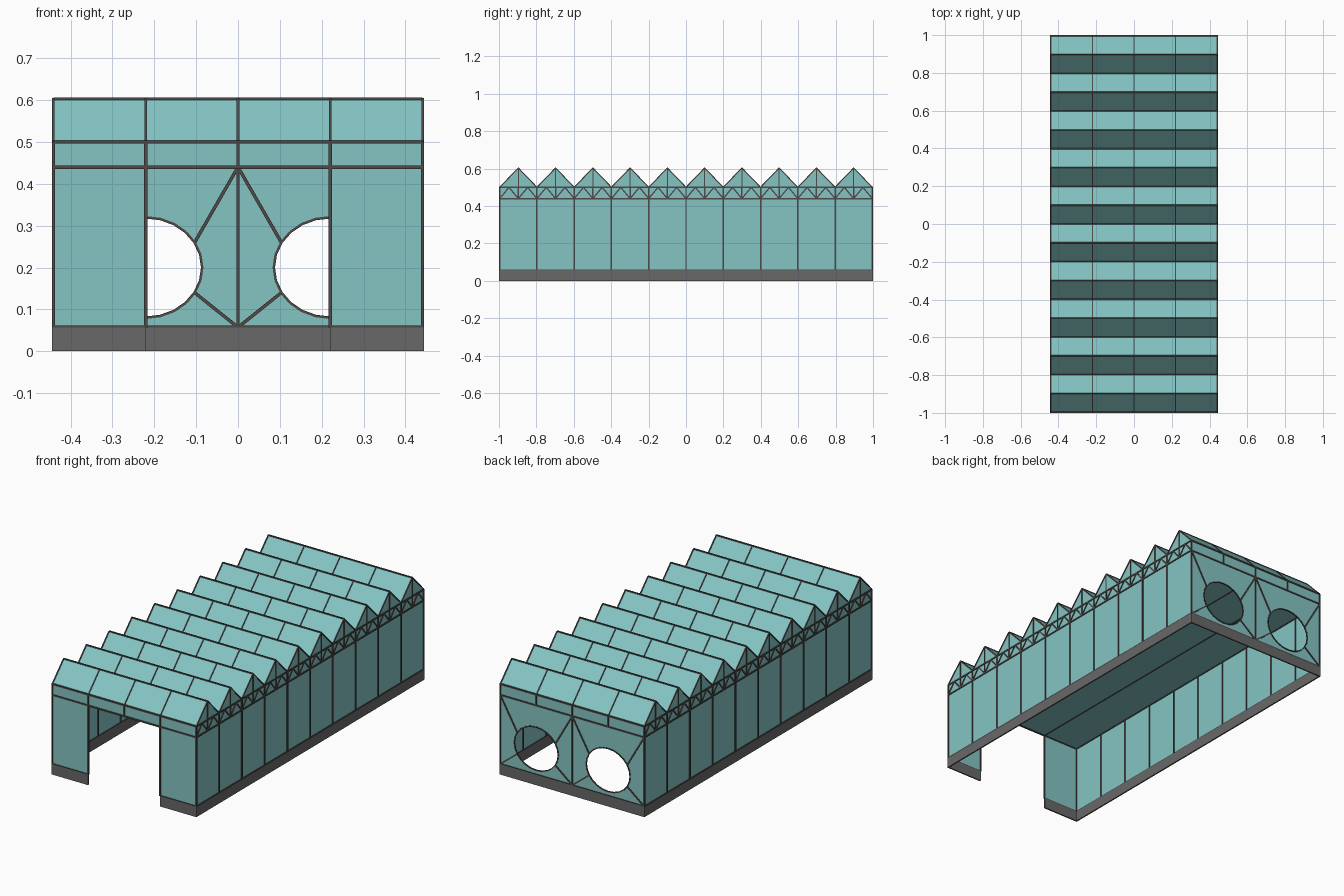
import bpy, bmesh
from math import cos, sin, radians
from mathutils import Vector, Matrix

if "Cube" in bpy.data.objects:
    bpy.data.objects.remove(bpy.data.objects["Cube"])

X, Y = 0.441, 0.996           # wall planes
Z0, Z1, Z2, Z3 = 0.057, 0.44, 0.50, 0.603   # plinth, wall top, eave, ridge
N = 10
P = 2 * Y / N                 # bay length
XS = [-X, -X / 2, 0, X / 2, X]
YS = [-Y + i * P for i in range(N + 1)]


def material(name, col):
    m = bpy.data.materials.new(name)
    m.diffuse_color = (*col, 1)
    m.use_nodes = True
    m.node_tree.nodes["Principled BSDF"].inputs["Base Color"].default_value = m.diffuse_color
    return m


GLASS = material("teal_glass", (0.23, 0.56, 0.55))
FRAME = material("dark_frame", (0.075, 0.068, 0.065))
STONE = material("grey_plinth", (0.14, 0.14, 0.14))


def finish(bm, name, mat):
    me = bpy.data.meshes.new(name)
    bm.to_mesh(me)
    bm.free()
    me.materials.append(mat)
    ob = bpy.data.objects.new(name, me)
    bpy.context.collection.objects.link(ob)


def panels(name, polys, mat=GLASS):
    bm = bmesh.new()
    for poly in polys:
        bm.faces.new([bm.verts.new(p) for p in poly])
    finish(bm, name, mat)


def bars(name, segs, w=0.008):
    bm = bmesh.new()
    for a, b in segs:
        a, b = Vector(a), Vector(b)
        d = b - a
        m = (Matrix.Translation((a + b) / 2) @ d.to_track_quat('Z', 'Y').to_matrix().to_4x4()
             @ Matrix.Diagonal((w, w, d.length, 1)))
        bmesh.ops.create_cube(bm, size=1, matrix=m)
    finish(bm, name, FRAME)


def wall_x(x, ya, yb, za, zb):
    return [(x, ya, za), (x, yb, za), (x, yb, zb), (x, ya, zb)]


def wall_y(y, xa, xb, za, zb):
    return [(xa, y, za), (xb, y, za), (xb, y, zb), (xa, y, zb)]


def slab(name, lo, hi):
    bm = bmesh.new()
    lo, hi = Vector(lo), Vector(hi)
    bmesh.ops.create_cube(bm, size=1, matrix=Matrix.Translation((lo + hi) / 2)
                          @ Matrix.Diagonal((*(hi - lo), 1)))
    finish(bm, name, STONE)


bays = list(zip(YS, YS[1:]))
cols = list(zip(XS, XS[1:]))
T = 0.004

# plinth: both sides, the back, and the two front returns
for s, side in ((-1, "left"), (1, "right")):
    slab(side + "_plinth", (s * X - T, -Y - T, 0), (s * X + T, Y + T, Z0))
    inner, outer = sorted((s * X / 2, s * X))
    slab(side + "_front_plinth", (inner, -Y - T, 0), (outer, -Y + T, Z0))
slab("back_plinth", (-X, Y - T, 0), (X, Y + T, Z0))

# side walls with posts, lattice band and gables
for s, side in ((-1, "left"), (1, "right")):
    x = s * X
    panels(side + "_wall_panels", [wall_x(x, a, b, Z0, Z1) for a, b in bays])
    panels(side + "_band_panels", [wall_x(x, a, b, Z1, Z2) for a, b in bays])
    panels(side + "_gables", [[(x, a, Z2), (x, b, Z2), (x, (a + b) / 2, Z3)] for a, b in bays])
    bars(side + "_posts", [((x, y, Z0), (x, y, Z2)) for y in YS])
    bars(side + "_rails", [((x, -Y, z), (x, Y, z)) for z in (Z0, Z1, Z2)])
    lattice, gable = [], []
    for a, b in bays:
        m, q = (a + b) / 2, P / 4
        lattice += [((x, m, Z1), (x, m, Z2))]
        for k in range(4):
            za, zb = (Z1, Z2) if k % 2 == 0 else (Z2, Z1)
            lattice.append(((x, a + k * q, za), (x, a + (k + 1) * q, zb)))
        gable += [((x, a, Z2), (x, m, Z3)), ((x, m, Z3), (x, b, Z2)), ((x, m, Z2), (x, m, Z3))]
    bars(side + "_lattice", lattice, 0.007)
    bars(side + "_gable_frames", gable, 0.006)

# front wall: two outer panels, open middle, band above
panels("front_wall_panels", [wall_y(-Y, *cols[i], Z0, Z1) for i in (0, 3)])
bars("front_posts", [((x, -Y, Z0), (x, -Y, Z1)) for x in (-X / 2, X / 2)])
bars("front_sill", [((s * X, -Y, Z0), (s * X / 2, -Y, Z0)) for s in (-1, 1)])

# bands and rails across both ends
for y, end in ((-Y, "front"), (Y, "back")):
    panels(end + "_band_panels", [wall_y(y, a, b, Z1, Z2) for a, b in cols])
    bars(end + "_rails", [((-X, y, z), (X, y, z)) for z in (Z1, Z2)])
    bars(end + "_band_posts", [((x, y, Z1), (x, y, Z2)) for x in XS])

# back wall: two halves, each with an oval opening and diagonal struts
polys, struts, rims = [], [], []
for c in (-X / 2, X / 2):
    def oval(deg):
        return (c + 0.135 * cos(radians(deg)), Y, 0.2 + 0.12 * sin(radians(deg)))
    l, r = c - X / 2, c + X / 2
    corners = [(30, (r, Y, Z1)), (150, (l, Y, Z1)), (210, (l, Y, Z0)), (330, (r, Y, Z0)), (390, (r, Y, Z1))]
    for (a0, p0), (a1, p1) in zip(corners, corners[1:]):
        polys.append([p0, p1] + [oval(a) for a in range(a1, a0 - 1, -15)])
        struts.append((p0, oval(a0)))
    rims += [(oval(a), oval(a + 15)) for a in range(0, 360, 15)]
panels("back_wall_panels", polys)
bars("back_struts", struts)
bars("back_oval_rims", rims, 0.006)
bars("back_frame", [((0, Y, Z0), (0, Y, Z1)), ((-X, Y, Z0), (X, Y, Z0))])

# flat ceiling with lengthwise joists
panels("ceiling_panels", [[(a, -Y, Z1), (b, -Y, Z1), (b, Y, Z1), (a, Y, Z1)] for a, b in cols])
bars("ceiling_joists", [((x, -Y, Z1), (x, Y, Z1)) for x in XS[1:4]], 0.006)

# saw-tooth roof
slopes, rafters, ridges = [], [], []
for a, b in bays:
    m = (a + b) / 2
    for ya, za, yb, zb in ((a, Z2, m, Z3), (m, Z3, b, Z2)):
        slopes += [[(p, ya, za), (q, ya, za), (q, yb, zb), (p, yb, zb)] for p, q in cols]
        rafters += [((x, ya, za), (x, yb, zb)) for x in XS[1:4]]
    ridges.append(((-X, m, Z3), (X, m, Z3)))
panels("roof_panels", slopes)
bars("roof_rafters", rafters, 0.006)
bars("roof_ridges", ridges, 0.006)
bars("roof_valleys", [((-X, y, Z2), (X, y, Z2)) for y in YS[1:-1]], 0.006)
